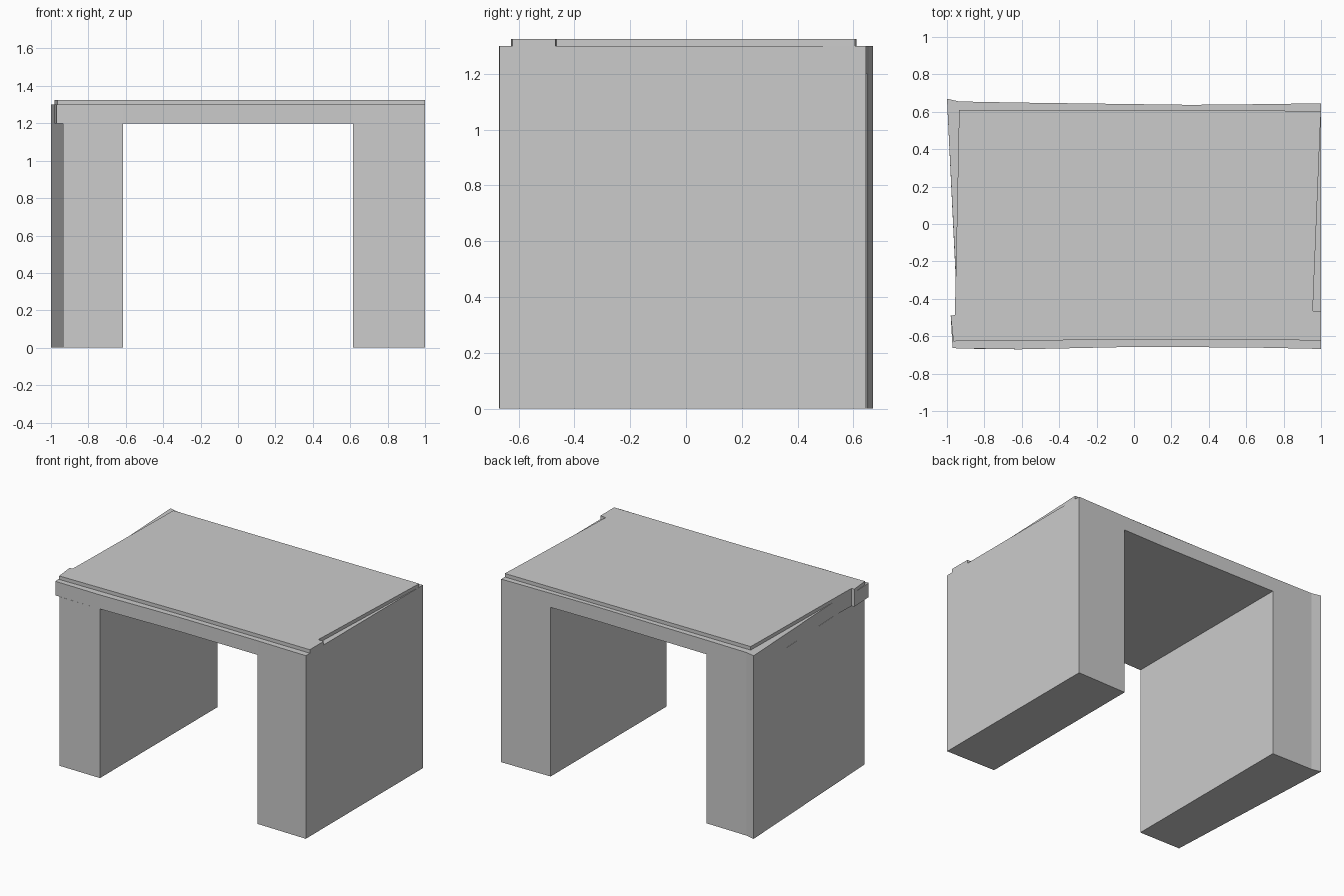
import bpy, bmesh

if "Cube" in bpy.data.objects:
    bpy.data.objects.remove(bpy.data.objects["Cube"])


def prism(name, outline, z0, z1):
    """Extrude a counter-clockwise plan outline from z0 to z1."""
    bm = bmesh.new()
    low = [bm.verts.new((x, y, z0)) for x, y in outline]
    high = [bm.verts.new((x, y, z1)) for x, y in outline]
    n = len(outline)
    bm.faces.new(low[::-1])
    bm.faces.new(high)
    for i in range(n):
        j = (i + 1) % n
        bm.faces.new((low[i], low[j], high[j], high[i]))
    bmesh.ops.recalc_face_normals(bm, faces=bm.faces)
    mesh = bpy.data.meshes.new(name)
    bm.to_mesh(mesh)
    bm.free()
    ob = bpy.data.objects.new(name, mesh)
    bpy.context.collection.objects.link(ob)
    return ob


SPRING, DECK, TOP = 1.2, 1.3, 1.325

# Left wall: outer face leans in toward the front, back corner kinked outward
prism("left_wall", [(-0.935, -0.666), (-0.615, -0.67), (-0.615, 0.649),
                    (-0.935, 0.655), (-1.0, 0.67)], 0, SPRING)

# Right wall
prism("right_wall", [(0.615, -0.66), (1.0, -0.668), (1.0, 0.645),
                     (0.615, 0.64)], 0, SPRING)

# Spanning slab with a slightly wavering outline and front left overhang
prism("lintel_slab", [(-0.97, -0.664), (-0.615, -0.67), (0.0, -0.657),
                      (0.615, -0.66), (1.0, -0.668), (1.0, 0.645),
                      (0.615, 0.64), (0.3, 0.637), (-0.615, 0.649),
                      (-0.935, 0.655), (-1.0, 0.67), (-0.953, -0.28),
                      (-0.958, -0.487), (-0.98, -0.49)], SPRING, DECK)

# Thin raised top, set back at front and rear and along most of each side
prism("top_layer", [(-0.966, -0.627), (0.0, -0.618), (1.0, -0.622),
                    (1.0, -0.467), (0.956, -0.464), (0.995, 0.5),
                    (1.0, 0.605), (-0.935, 0.61), (-0.953, -0.28),
                    (-0.958, -0.487), (-0.98, -0.49)], DECK, TOP)
